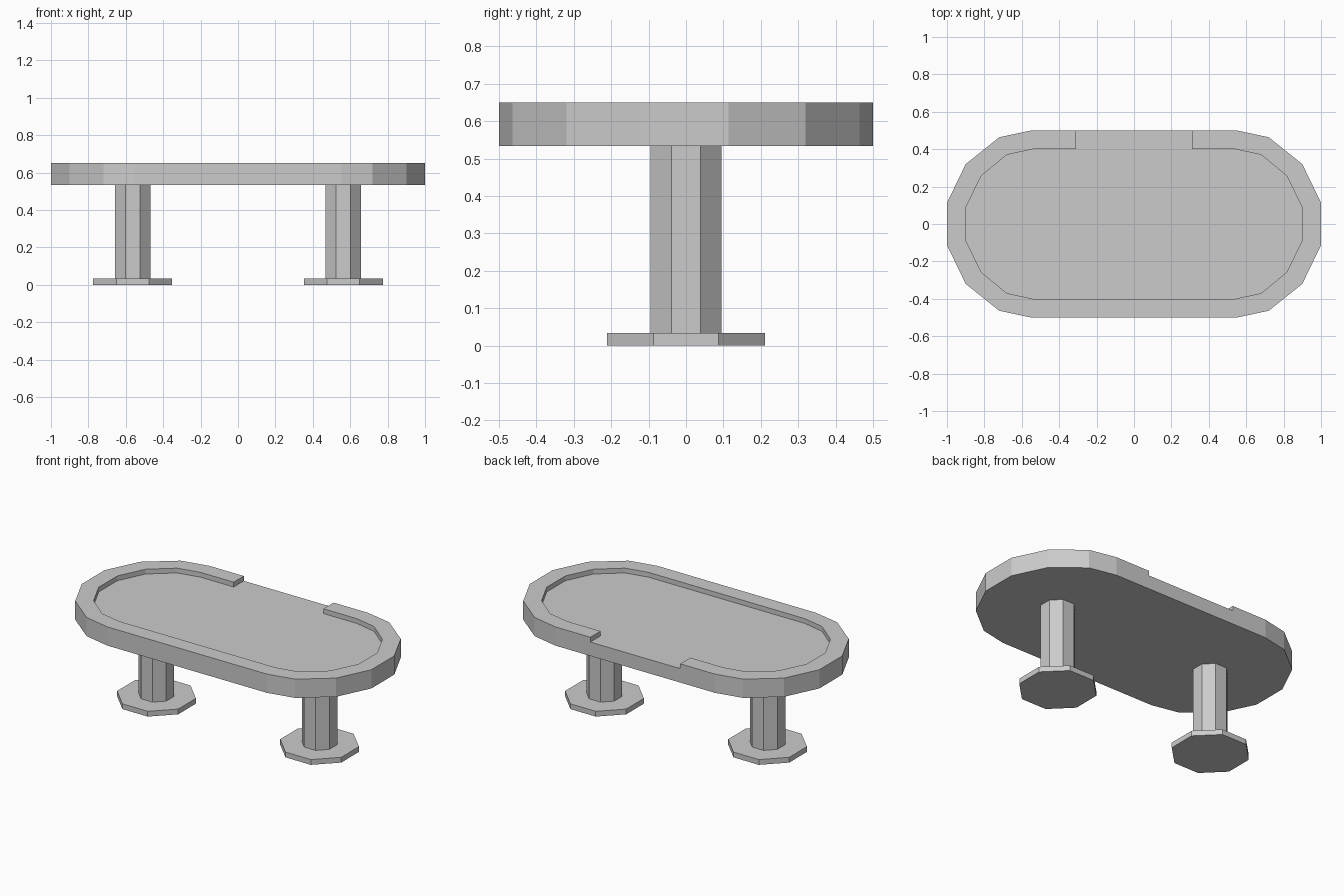
import bpy, bmesh, math

if "Cube" in bpy.data.objects:
    bpy.data.objects.remove(bpy.data.objects["Cube"])

TOP_Z, UNDER_Z, FLOOR_Z, BASE_Z = 0.65, 0.533, 0.62, 0.033


def prism(name, outline, z0, z1):
    """Extrude a flat outline from z0 up to z1."""
    bm = bmesh.new()
    face = bm.faces.new([bm.verts.new((x, y, z0)) for x, y in outline])
    ext = bmesh.ops.extrude_face_region(bm, geom=[face], use_keep_orig=True)
    for v in ext["geom"]:
        if isinstance(v, bmesh.types.BMVert):
            v.co.z = z1
    bmesh.ops.recalc_face_normals(bm, faces=bm.faces)
    mesh = bpy.data.meshes.new(name)
    bm.to_mesh(mesh)
    bm.free()
    obj = bpy.data.objects.new(name, mesh)
    bpy.context.collection.objects.link(obj)
    return obj


def mirrored(quarter):
    """Turn a quarter outline (back to right) into the full closed loop."""
    half = quarter + [(x, -y) for x, y in reversed(quarter)]
    return half + [(-x, y) for x, y in reversed(half)]


def octagon(cx, half_width):
    """Octagon with flat sides facing the axes."""
    r = half_width / math.cos(math.pi / 8)
    return [(cx + r * math.cos((i + 0.5) * math.pi / 4),
             r * math.sin((i + 0.5) * math.pi / 4)) for i in range(8)]


# Thick rounded table top
outer = mirrored([(0.55, 0.5), (0.72, 0.464), (0.9, 0.32), (1.0, 0.113)])
top = prism("table_top", outer, UNDER_Z, TOP_Z)

# Recessed playing area, open through the rim at the back
inner = mirrored([(0.54, 0.4), (0.68, 0.37), (0.817, 0.257), (0.897, 0.092)])
notch = [(-0.31, 0.4), (-0.31, 0.6), (0.31, 0.6), (0.31, 0.4)]
cutter = prism("recess_cutter", inner + notch, FLOOR_Z, TOP_Z + 0.1)
cutter.hide_render = True
cutter.hide_viewport = True
cut = top.modifiers.new("recess", "BOOLEAN")
cut.operation = "DIFFERENCE"
cut.solver = "EXACT"
cut.object = cutter

# Two pedestals, each a column on a foot plate
for side, cx in (("left", -0.563), ("right", 0.563)):
    prism(side + "_foot", octagon(cx, 0.211), 0, BASE_Z)
    prism(side + "_column", octagon(cx, 0.095), BASE_Z, UNDER_Z)
